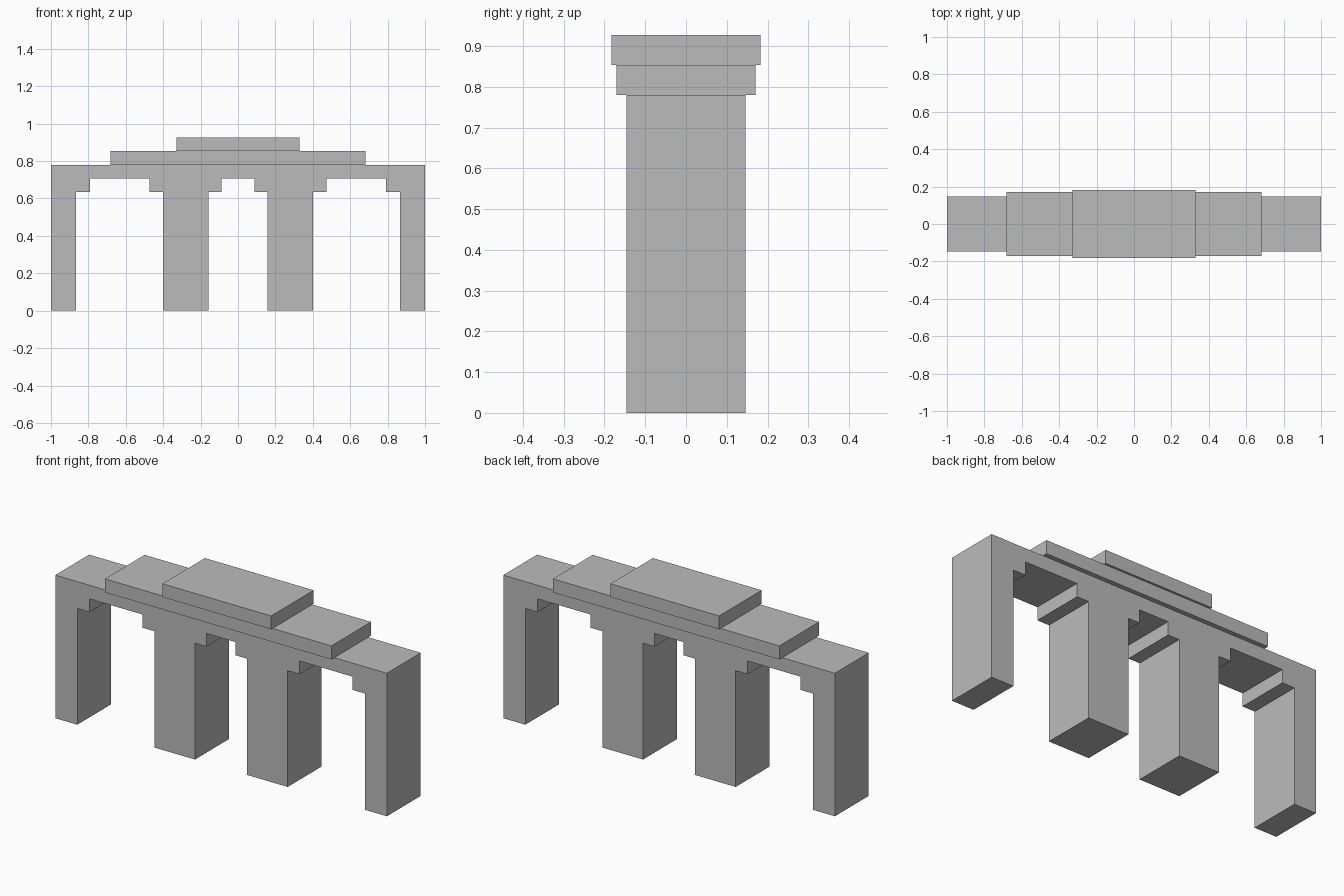
import bpy
import bmesh

cube = bpy.data.objects.get("Cube")
if cube:
    bpy.data.objects.remove(cube, do_unlink=True)

GREY = (0.5, 0.5, 0.5, 1)
stone = bpy.data.materials.new("grey stone")
stone.diffuse_color = GREY
stone.use_nodes = True
stone.node_tree.nodes["Principled BSDF"].inputs["Base Color"].default_value = GREY


def extrude_profile(name, points, half_depth):
    """Extrude a closed front outline (x, z) through the depth."""
    bm = bmesh.new()
    face = bm.faces.new([bm.verts.new((x, -half_depth, z)) for x, z in points])
    out = bmesh.ops.extrude_face_region(bm, geom=[face])
    moved = [v for v in out["geom"] if isinstance(v, bmesh.types.BMVert)]
    bmesh.ops.translate(bm, verts=moved, vec=(0, 2 * half_depth, 0))
    bmesh.ops.recalc_face_normals(bm, faces=bm.faces)
    mesh = bpy.data.meshes.new(name)
    bm.to_mesh(mesh)
    bm.free()
    mesh.materials.append(stone)
    obj = bpy.data.objects.new(name, mesh)
    bpy.context.collection.objects.link(obj)
    return obj


def slab(name, half_width, half_depth, bottom, top):
    w = half_width
    extrude_profile(name, [(-w, bottom), (w, bottom), (w, top), (-w, top)], half_depth)


# Heights of the stepped openings and the deck layers
CORBEL, SOFFIT, DECK, MIDDLE, TOP = 0.634, 0.706, 0.78, 0.854, 0.927

# Four pillars, corbelled openings and deck as one mirrored outline
half = [(0.088, SOFFIT), (0.088, CORBEL), (0.157, CORBEL), (0.157, 0),
        (0.402, 0), (0.402, CORBEL), (0.474, CORBEL), (0.474, SOFFIT),
        (0.792, SOFFIT), (0.792, CORBEL), (0.867, CORBEL), (0.867, 0),
        (1, 0), (1, DECK)]
outline = half + [(-x, z) for x, z in reversed(half)]
extrude_profile("bridge_body", outline, 0.146)

# Stepped slabs on the deck
slab("middle_slab", 0.683, 0.171, DECK, MIDDLE)
slab("top_slab", 0.328, 0.183, MIDDLE, TOP)
